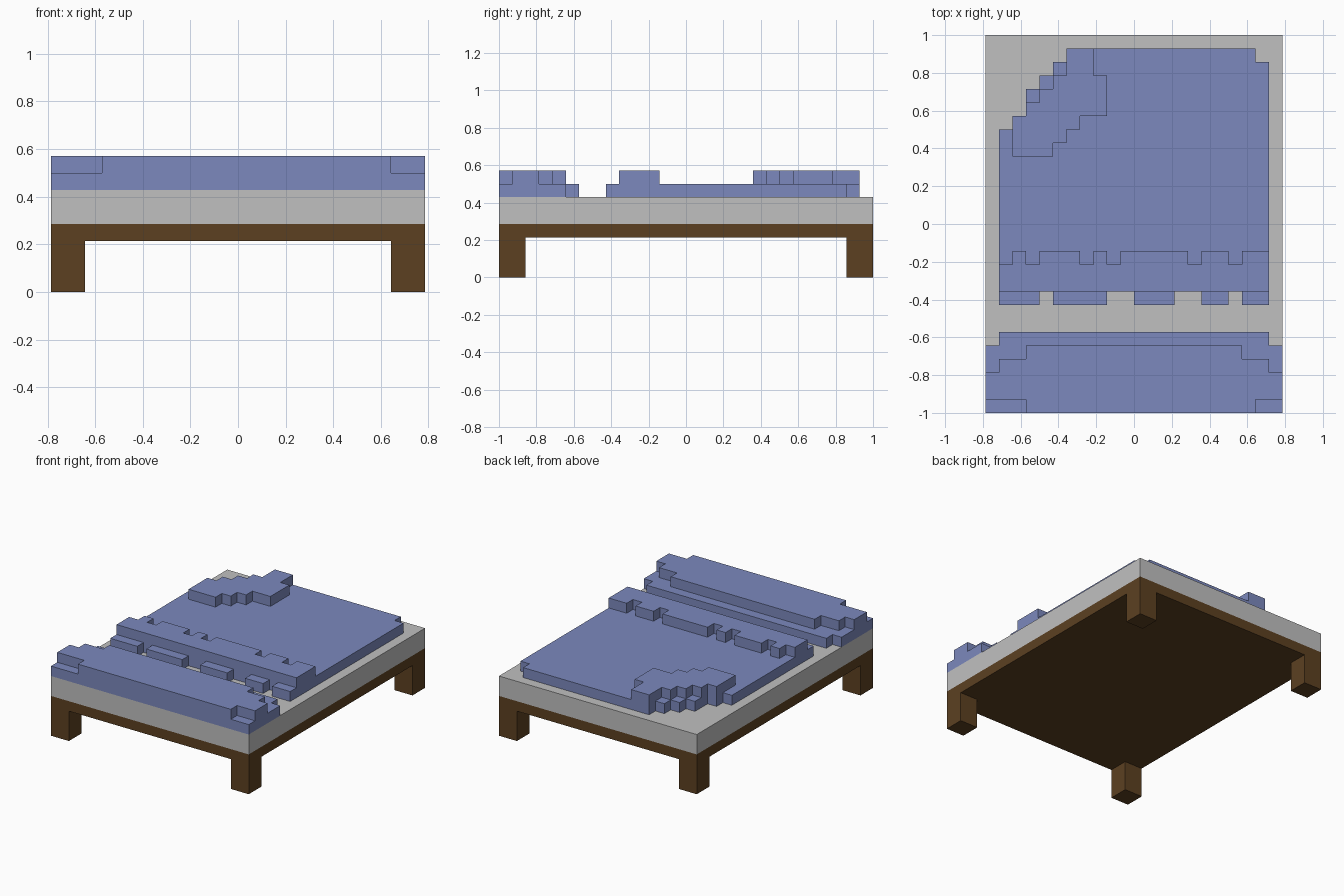
import bpy, bmesh

U = 1 / 14  # one grid block

if "Cube" in bpy.data.objects:
    bpy.data.objects.remove(bpy.data.objects["Cube"])


def srgb(r, g, b):
    return [((c / 255 + 0.055) / 1.055) ** 2.4 for c in (r, g, b)] + [1.0]


def material(name, color):
    m = bpy.data.materials.new(name)
    m.use_nodes = True
    m.diffuse_color = color
    bsdf = m.node_tree.nodes["Principled BSDF"]
    bsdf.inputs["Base Color"].default_value = color
    bsdf.inputs["Roughness"].default_value = 0.9
    return m


BLUE = material("blue_fabric", srgb(124, 137, 189))
GREY = material("grey_sheet", srgb(192, 192, 192))
BROWN = material("brown_wood", srgb(92, 64, 33))


def slab(name, outline, z0, z1, mat):
    """Extrude a flat outline, in blocks, from z0 up to z1."""
    bm = bmesh.new()
    base = bm.faces.new([bm.verts.new((x * U, y * U, z0 * U)) for x, y in outline])
    top = bmesh.ops.extrude_face_region(bm, geom=[base])["geom"]
    bmesh.ops.translate(bm, vec=(0, 0, (z1 - z0) * U),
                        verts=[v for v in top if isinstance(v, bmesh.types.BMVert)])
    bmesh.ops.recalc_face_normals(bm, faces=bm.faces)
    mesh = bpy.data.meshes.new(name)
    bm.to_mesh(mesh)
    bm.free()
    mesh.materials.append(mat)
    ob = bpy.data.objects.new(name, mesh)
    bpy.context.collection.objects.link(ob)
    return ob


def rect(x0, y0, x1, y1):
    return [(x0, y0), (x1, y0), (x1, y1), (x0, y1)]


def comb(xs, y_first, y_second):
    """Toothed edge that swaps between two y levels at each x."""
    pts, y, other = [(xs[0], y_first)], y_first, y_second
    for x in xs[1:-1]:
        pts += [(x, y), (x, other)]
        y, other = other, y
    return pts + [(xs[-1], y)]


# Wooden frame and legs
slab("bed_frame", rect(-11, -14, 11, 14), 3, 4, BROWN)
for sx, side in ((-1, "right"), (1, "left")):
    for sy, end in ((-1, "front"), (1, "back")):
        cx, cy = sx * 10, sy * 13
        slab(f"{end}_{side}_leg", rect(cx - 1, cy - 1, cx + 1, cy + 1), 0, 3, BROWN)

# Mattress
slab("mattress", rect(-11, -14, 11, 14), 4, 6, GREY)

# Pillow: wide base and stepped top
slab("pillow_base", [(-11, -14), (11, -14), (11, -9), (10, -9), (10, -8),
                     (-10, -8), (-10, -9), (-11, -9)], 6, 7, BLUE)
slab("pillow_top", [(-8, -14), (9, -14), (9, -13), (11, -13), (11, -11), (10, -11),
                    (10, -10), (8, -10), (8, -9), (-8, -9), (-8, -10), (-10, -10),
                    (-10, -11), (-11, -11), (-11, -13), (-8, -13)], 7, 8, BLUE)

# Blanket: toothed hem, clipped back-left corner, stepped back-right corner
hem = comb([-10, -7, -6, -2, 0, 3, 5, 7, 8, 10], -6, -5)
slab("blanket", hem + [(10, 12), (9, 12), (9, 13), (-5, 13), (-5, 12), (-6, 12), (-6, 11),
                       (-7, 11), (-7, 10), (-8, 10), (-8, 8), (-9, 8), (-9, 7), (-10, 7)],
     6, 7, BLUE)

# Turned-back band near the pillow, notched on its rear edge
rear = comb([-10, -9, -8, -7, -4, -3, -2, -1, 4, 5, 7, 8, 10], -3, -2)
# The run starts and ends on different levels, giving six notches
slab("blanket_fold", [(10, -5), (-10, -5)] + rear, 7, 8, BLUE)

# Folded-over corner
slab("blanket_corner_fold", [(-9, 5), (-6, 5), (-6, 6), (-5, 6), (-5, 7), (-4, 7), (-4, 8),
                             (-2, 8), (-2, 11), (-3, 11), (-3, 13), (-5, 13), (-5, 11),
                             (-6, 11), (-6, 10), (-7, 10), (-7, 9), (-8, 9), (-8, 8), (-9, 8)],
     7, 8, BLUE)
